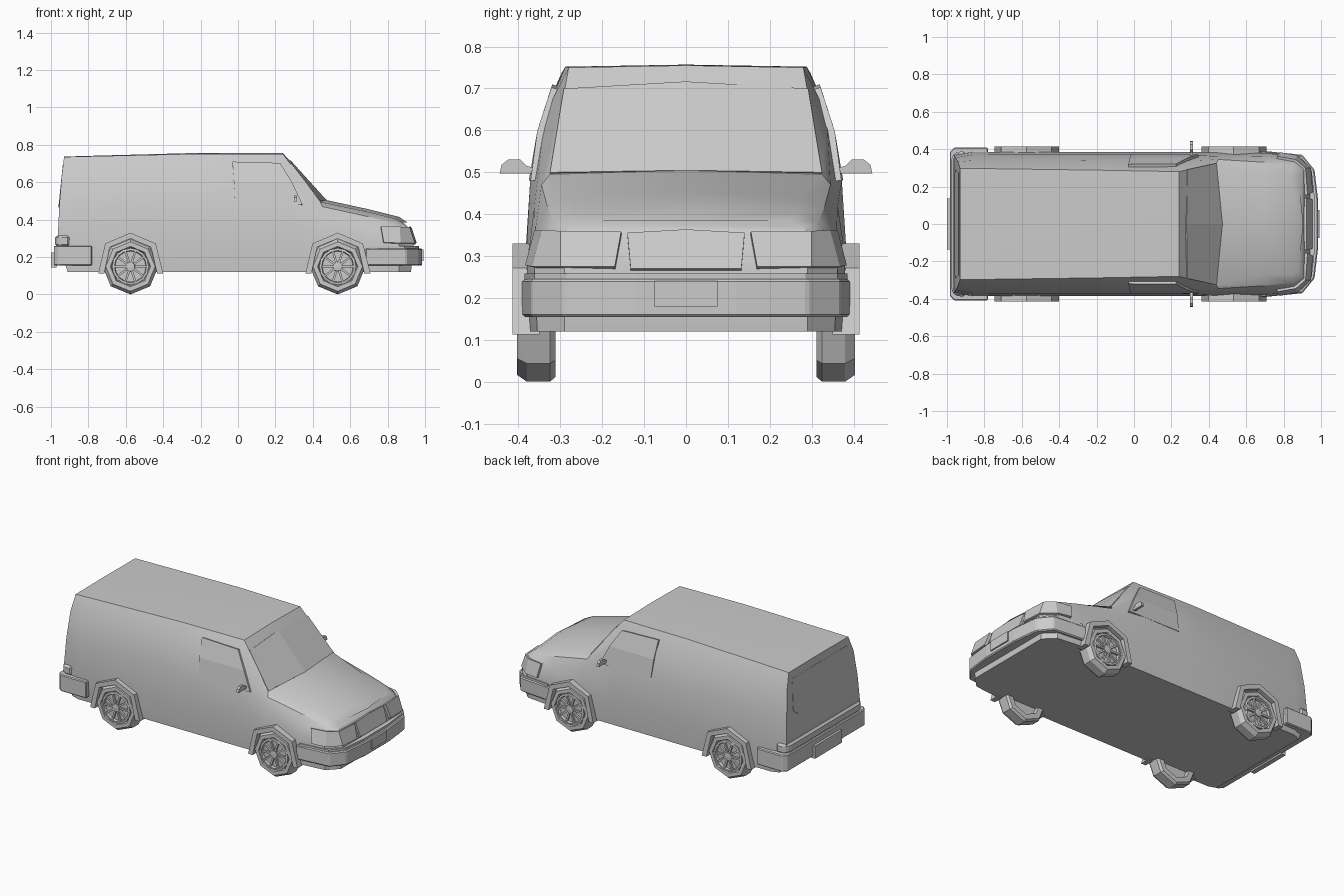
import bpy, bmesh, math
from mathutils import Vector, Matrix

if "Cube" in bpy.data.objects:
    bpy.data.objects.remove(bpy.data.objects["Cube"])


def make(name, bm, mirror=False, smooth=None, recalc=True):
    if recalc:
        bmesh.ops.recalc_face_normals(bm, faces=bm.faces)
    me = bpy.data.meshes.new(name)
    bm.to_mesh(me)
    bm.free()
    ob = bpy.data.objects.new(name, me)
    bpy.context.collection.objects.link(ob)
    if smooth:
        bpy.ops.object.select_all(action='DESELECT')
        bpy.context.view_layer.objects.active = ob
        ob.select_set(True)
        bpy.ops.object.shade_smooth_by_angle(angle=math.radians(smooth))
    if mirror:
        m = ob.modifiers.new("Mirror", 'MIRROR')
        m.use_axis = (False, True, False)
        m.use_mirror_merge = False
    return ob


def prism(name, lower, upper, mirror=False, bevel=0):
    """Closed solid between two matching 3D loops."""
    bm = bmesh.new()
    a = [bm.verts.new(p) for p in lower]
    b = [bm.verts.new(p) for p in upper]
    n = len(a)
    bm.faces.new(a)
    bm.faces.new(b)
    for i in range(n):
        bm.faces.new((a[i], a[(i + 1) % n], b[(i + 1) % n], b[i]))
    ob = make(name, bm, mirror)
    if bevel:
        mod = ob.modifiers.new("Bevel", 'BEVEL')
        mod.width, mod.segments = bevel, 1
    return ob


def slab(name, outline, z0, z1, bevel=0):
    """Plan outline given for y >= 0, mirrored and extruded in z."""
    full = outline + [(x, -y) for x, y in reversed(outline)]
    return prism(name, [(x, y, z0) for x, y in full], [(x, y, z1) for x, y in full], bevel=bevel)


def panel(name, verts, faces, frame=0.012, recess=0.007, thick=0.03, mirror=False):
    """Thin pane with a raised border, outward-facing winding."""
    bm = bmesh.new()
    vs = [bm.verts.new(v) for v in verts]
    fs = [bm.faces.new([vs[i] for i in f]) for f in faces]
    bm.normal_update()
    if frame:
        bmesh.ops.inset_region(bm, faces=fs, thickness=frame, use_even_offset=True)
        rim = bmesh.ops.inset_region(bm, faces=fs, thickness=0.003, depth=-recess, use_even_offset=True)
    ob = make(name, bm, False, recalc=False)
    s = ob.modifiers.new("Solidify", 'SOLIDIFY')
    s.thickness, s.offset = thick, -1
    if mirror:
        m = ob.modifiers.new("Mirror", 'MIRROR')
        m.use_axis = (False, True, False)
    return ob


def lathe(bm, profile, n, cx, cz):
    """Revolve (radius, y) pairs around a y axis."""
    rings = []
    for r, y in profile:
        if r == 0:
            rings.append([bm.verts.new((cx, y, cz))] * n)
        else:
            rings.append([bm.verts.new((cx + r * math.sin(2 * math.pi * i / n), y,
                                        cz - r * math.cos(2 * math.pi * i / n))) for i in range(n)])
    for a, b in zip(rings, rings[1:]):
        for i in range(n):
            j = (i + 1) % n
            bm.faces.new(list(dict.fromkeys((a[i], a[j], b[j], b[i]))))


# body: half sections from rear to nose, sill up to roof centre
def section(xs, ys, zs):
    return list(zip(xs if isinstance(xs, tuple) else (xs,) * 6, ys + (0,), zs))


cargo = (.12, .28, .48, .64)
stations = [
    section((-.91, -.965, -.955, -.942, -.93, -.93), (.36, .37, .355, .333, .298), cargo + (.735, .737)),
    section(-.86, (.378, .385, .37, .34, .297), cargo + (.737, .739)),
    section(-.2, (.378, .385, .372, .338, .288), cargo + (.752, .757)),
    section(.24, (.378, .385, .372, .336, .28), cargo + (.75, .755)),
    section((.45, .45, .45, .45, .44, .47), (.376, .383, .362, .345, .325), (.12, .28, .42, .47, .495, .505)),
    section(.70, (.372, .38, .36, .33, .27), (.12, .27, .36, .415, .44, .455)),
    section((.86, .86, .86, .85, .84, .86), (.355, .362, .335, .315, .27), (.12, .27, .355, .38, .405, .415)),
    section((.925, .94, .91, .90, .88, .905), (.29, .29, .29, .28, .25), (.12, .27, .355, .37, .385, .385)),
]
bm = bmesh.new()
loops = []
for s in stations:
    left = [bm.verts.new(p) for p in s]
    right = [bm.verts.new((x, -y, z)) for x, y, z in s[:5]]
    loops.append(left + right[::-1])
for a, b in zip(loops, loops[1:]):
    for i in range(11):
        j = (i + 1) % 11
        bm.faces.new((a[i], a[j], b[j], b[i]))
for e in (loops[0], loops[-1]):
    for k in range(4):
        bm.faces.new((e[k], e[k + 1], e[9 - k], e[10 - k]))
    bm.faces.new((e[4], e[5], e[6]))
make("body", bm, smooth=28)

# glass
panel("windshield", [(.445, -.325, .503), (.477, 0, .508), (.445, .325, .503),
                     (.29, .292, .703), (.285, 0, .72), (.29, -.292, .703)],
      [(0, 1, 4, 5), (1, 2, 3, 4)], frame=.01, recess=.005)
panel("side_window", [(-.015, -.382, .482), (.345, -.378, .482), (.29, -.362, .60),
                      (.225, -.328, .705), (-.03, -.326, .712), (-.022, -.362, .60)],
      [(0, 1, 2, 5), (5, 2, 3, 4)], frame=.014, mirror=True)
panel("rear_window", [(-.966, .25, .465), (-.966, -.25, .465), (-.963, -.29, .50),
                      (-.943, -.275, .69), (-.943, .275, .69), (-.963, .29, .50)],
      [(0, 1, 2, 3, 4, 5)], recess=.006)

# nose details
panel("grille", [(.96, -.132, .272), (.96, .132, .272), (.93, .14, .358), (.93, 0, .366), (.93, -.14, .358)],
      [(0, 1, 2, 3, 4)], frame=.006)
panel("headlight", [(.956, -.17, .275), (.946, -.30, .275), (.87, -.368, .275), (.78, -.384, .278),
                    (.928, -.155, .358), (.917, -.30, .36), (.865, -.345, .362), (.765, -.362, .362)],
      [(1, 0, 4, 5), (2, 1, 5, 6), (3, 2, 6, 7)], frame=0, thick=.02, mirror=True)

# bumpers, ledges and plates
slab("front_bumper", [(.68, .392), (.90, .37), (.965, .29), (.985, .12)], .155, .245, .006)
slab("front_bumper_ledge", [(.70, .386), (.89, .362), (.95, .285), (.968, .12)], .24, .258)
slab("rear_bumper", [(-.78, .408), (-.96, .41), (-.985, .385)], .155, .26, .005)
slab("rear_step", [(-.90, .388), (-.955, .385), (-.978, .35)], .255, .315, .012)
slab("front_plate", [(.97, .073), (.993, .075)], .18, .24)
slab("rear_plate", [(-.97, .135), (-1.0, .135)], .145, .225)

# mirrors
mirror_shape = [(.35, .497), (.445, .497), (.44, .518), (.425, .53), (.395, .53), (.38, .515), (.35, .508)]
prism("side_mirror", [(.30, y, z) for y, z in mirror_shape], [(.316, y, z) for y, z in mirror_shape], mirror=True)

# wheels and arches
outer = [(-.172, .113), (-.135, .272), (0, .33), (.135, .272), (.175, .113)]
inner = [(.142, .113), (.11, .253), (0, .298), (-.11, .253), (-.14, .113)]
for label, cx in (("front", .533), ("rear", -.575)):
    bm = bmesh.new()
    loop = [[bm.verts.new((cx + dx, y, z)) for dx, z in outer + inner] for y in (.35, .414)]
    for a in loop:
        for i in range(4):
            bm.faces.new((a[i], a[i + 1], a[8 - i], a[9 - i]))
    for i in range(10):
        j = (i + 1) % 10
        bm.faces.new((loop[0][i], loop[0][j], loop[1][j], loop[1][i]))
    make(label + "_wheel_arch", bm, mirror=True)

    cz = .149
    bm = bmesh.new()
    lathe(bm, [(0, .335), (.10, .335), (.105, .312), (.138, .312), (.149, .325), (.149, .38),
               (.132, .404), (.108, .404), (.102, .389), (0, .389)], 8, cx, cz)
    make(label + "_tyre", bm, mirror=True)

    bm = bmesh.new()
    lathe(bm, [(.098, .388), (.098, .402), (.086, .404), (.082, .388), (.098, .388)], 16, cx, cz)
    lathe(bm, [(0, .388), (.026, .388), (.024, .404), (0, .406)], 10, cx, cz)
    for i in range(10):
        m = (Matrix.Translation((cx, .394, cz)) @ Matrix.Rotation(math.tau * i / 10, 4, 'Y')
             @ Matrix.Translation((.054, 0, 0)) @ Matrix.Diagonal((.07, .014, .011, 1)))
        bmesh.ops.create_cube(bm, size=1, matrix=m)
    make(label + "_rim", bm, mirror=True)
